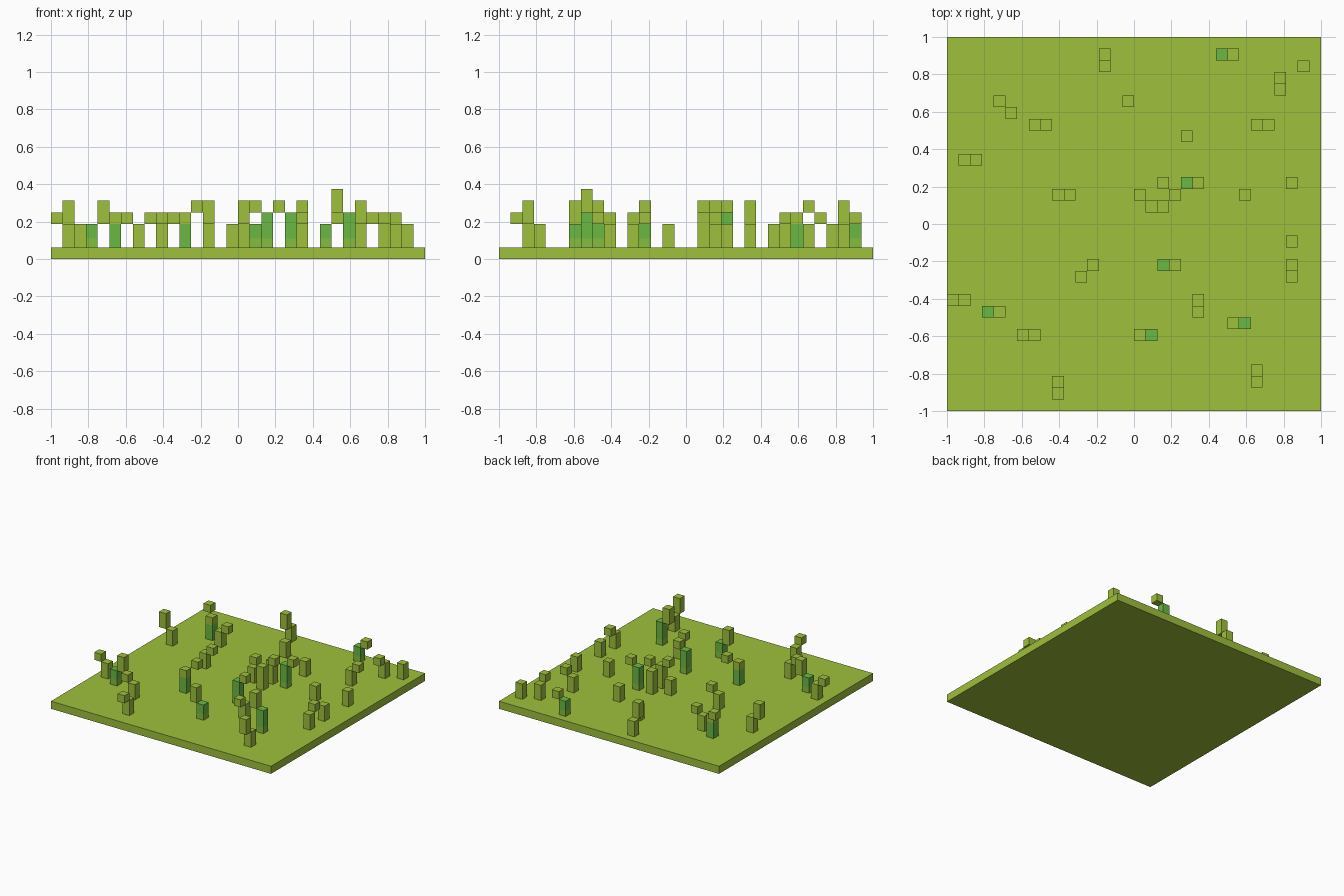
import bpy, bmesh

cube = bpy.data.objects.get("Cube")
if cube:
    bpy.data.objects.remove(cube, do_unlink=True)

CELL = 2 / 32          # the field is a 32 x 32 grid of cells


def make_material(name, rgb):
    m = bpy.data.materials.new(name)
    m.use_nodes = True
    m.diffuse_color = (*rgb, 1)
    bsdf = m.node_tree.nodes["Principled BSDF"]
    bsdf.inputs["Base Color"].default_value = (*rgb, 1)
    bsdf.inputs["Roughness"].default_value = 0.9
    return m


MATS = [make_material("lime_green", (0.345, 0.525, 0.045)),
        make_material("leaf_green", (0.147, 0.485, 0.055)),
        make_material("mid_green", (0.235, 0.51, 0.048))]
LIME, LEAF, MID = range(3)


def add_column(bm, x, y, size, levels, colours):
    """Square column with one ring per level (in cells) and one colour per band."""
    rings = []
    for z in levels:
        corners = ((x, y), (x + size, y), (x + size, y + size), (x, y + size))
        rings.append([bm.verts.new((cx * CELL - 1, cy * CELL - 1, z * CELL)) for cx, cy in corners])
    for low, high, colour in zip(rings, rings[1:], colours):
        for k in range(4):
            n = (k + 1) % 4
            bm.faces.new((low[k], low[n], high[n], high[k])).material_index = colour
    bm.faces.new(rings[0][::-1]).material_index = colours[0]
    bm.faces.new(rings[-1]).material_index = colours[-1]


def build(name, columns):
    bm = bmesh.new()
    for col in columns:
        add_column(bm, *col)
    mesh = bpy.data.meshes.new(name)
    bm.to_mesh(mesh)
    bm.free()
    for m in MATS:
        mesh.materials.append(m)
    ob = bpy.data.objects.new(name, mesh)
    bpy.context.collection.objects.link(ob)


# Ground slab
build("ground", [(0, 0, 32, (0, 1), (LIME,))])

# Lone stalks, two cells high
for i, j in ((30, 29), (15, 26), (20, 23), (29, 19), (25, 18), (29, 14), (16, 18)):
    build("short_stalk", [(i, j, 1, (1, 3), (LIME,))])

# Bent stalks: stem cell, stem top, tip offset, tip height
BENT = [
    ((13, 30), 3, (0, -1), 2), ((28, 28), 3, (0, -1), 1), ((7, 24), 3, (1, 0), 1),
    ((26, 24), 3, (1, 0), 1), ((2, 21), 3, (-1, 0), 2), ((9, 18), 3, (1, 0), 1),
    ((18, 19), 4, (1, -1), 1), ((18, 17), 4, (-1, 0), 1), ((29, 11), 3, (0, 1), 1),
    ((1, 9), 3, (-1, 0), 1), ((21, 9), 3, (0, -1), 1), ((7, 6), 3, (-1, 0), 1),
    ((26, 3), 3, (0, -1), 2), ((9, 2), 3, (0, -1), 1),
]
for (i, j), top, (dx, dy), tip in BENT:
    build("bent_stalk", [(i, j, 1, (1, top), (LIME,)),
                         (i + dx, j + dy, 1, (top, top + tip), (LIME,))])

# Green-stemmed stalks with a paler foot and a lime tip
GREEN = [
    ((23, 30), 3, 1, 1), ((20, 19), 4, 1, 1), ((18, 12), 4, 1, 1),
    ((3, 8), 3, 1, 2), ((17, 6), 3, -1, 2), ((25, 7), 4, -1, 2),
]
for (i, j), top, dx, tip in GREEN:
    build("green_stalk", [(i, j, 1, (1, 1.75, top), (MID, LEAF)),
                          (i + dx, j, 1, (top, top + tip), (LIME,))])

# Green stems with a lime cap and a diagonal tip
for (i, j), (dx, dy) in (((5, 25), (-1, 1)), ((11, 11), (1, 1))):
    build("capped_stalk", [(i, j, 1, (1, 3, 4), (LEAF, LIME)),
                           (i + dx, j + dy, 1, (4, 5), (LIME,))])
